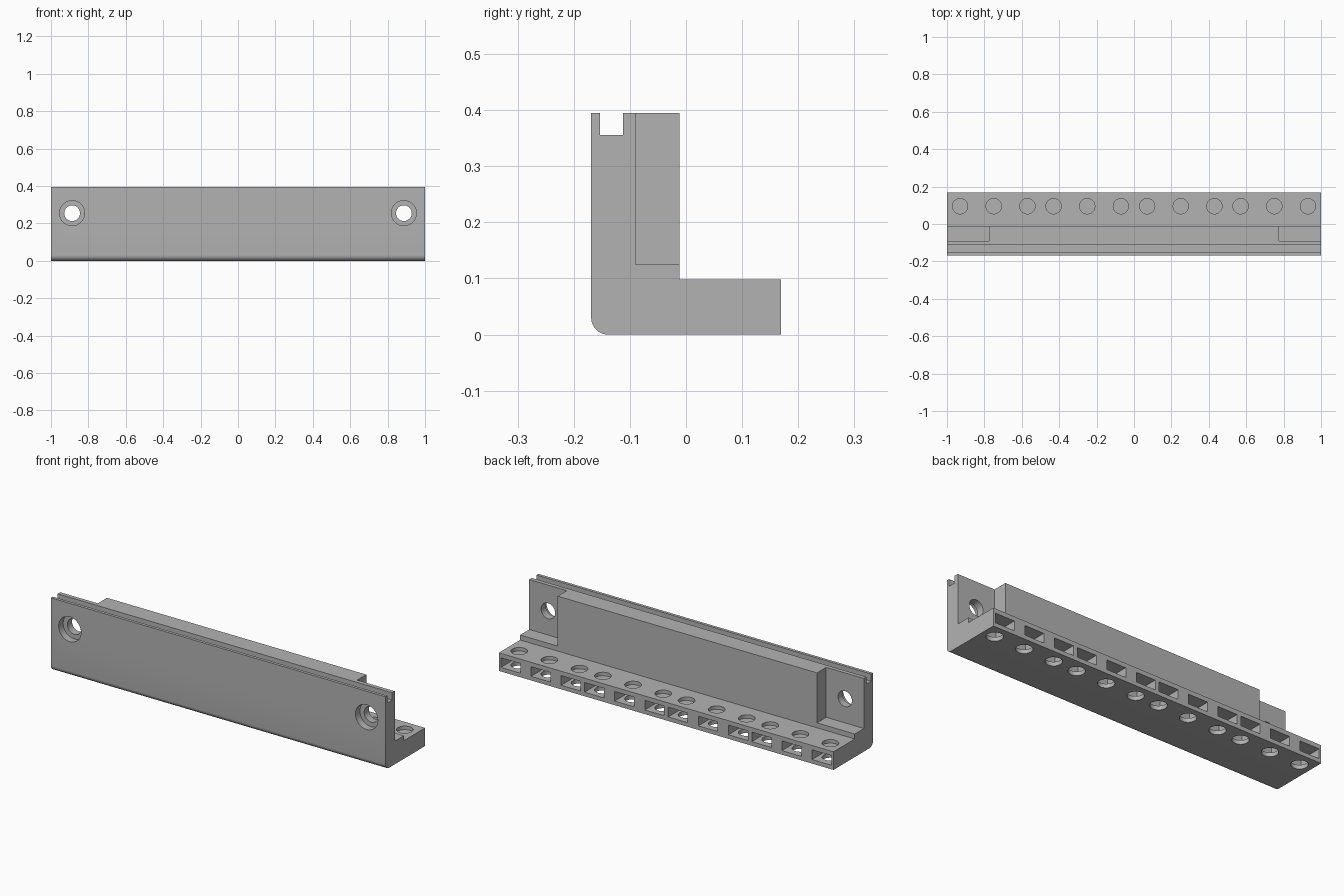
import bpy, bmesh, math
from mathutils import Matrix, Vector

cube = bpy.data.objects.get("Cube")
if cube:
    bpy.data.objects.remove(cube, do_unlink=True)

grey = bpy.data.materials.new("plain grey")
grey.use_nodes = True
color = (0.45, 0.45, 0.45, 1)
grey.diffuse_color = color
grey.node_tree.nodes["Principled BSDF"].inputs["Base Color"].default_value = color


def make_object(name, bm):
    bmesh.ops.recalc_face_normals(bm, faces=bm.faces)
    mesh = bpy.data.meshes.new(name)
    bm.to_mesh(mesh)
    bm.free()
    mesh.materials.append(grey)
    obj = bpy.data.objects.new(name, mesh)
    bpy.context.collection.objects.link(obj)
    return obj


def add_box(bm, low, high):
    low, high = Vector(low), Vector(high)
    bmesh.ops.create_cube(bm, size=1, matrix=Matrix.Translation((low + high) / 2)
                          @ Matrix.Diagonal((*(high - low), 1)))


def add_cylinder(bm, start, end, radius):
    start, end = Vector(start), Vector(end)
    axis = end - start
    turn = axis.to_track_quat("Z", "Y").to_matrix().to_4x4()
    bmesh.ops.create_cone(bm, cap_ends=True, segments=48, radius1=radius, radius2=radius,
                          depth=axis.length, matrix=Matrix.Translation((start + end) / 2) @ turn)


def cut(target, bm):
    cutter = make_object("cutter", bm)
    cutter.hide_render = True
    mod = target.modifiers.new("cut", "BOOLEAN")
    mod.operation = "DIFFERENCE"
    mod.solver = "EXACT"
    mod.object = cutter
    bpy.context.view_layer.objects.active = target
    bpy.ops.object.modifier_apply(modifier=mod.name)
    bpy.data.objects.remove(cutter, do_unlink=True)


# L-shaped rail with a grooved top and a rounded lower front edge
front, back, top, shelf, r = -0.169, 0.169, 0.395, 0.098, 0.03
profile = [(front, top), (-0.153, top), (-0.153, 0.356), (-0.112, 0.356), (-0.112, top),
           (-0.012, top), (-0.012, shelf), (back, shelf), (back, 0)]
for i in range(9):
    a = math.pi / 2 * i / 8
    profile.append((front + r - r * math.sin(a), r - r * math.cos(a)))
bm = bmesh.new()
face = bm.faces.new([bm.verts.new((-1, y, z)) for y, z in profile])
extruded = bmesh.ops.extrude_face_region(bm, geom=[face])["geom"]
bmesh.ops.translate(bm, vec=(2, 0, 0), verts=[v for v in extruded if isinstance(v, bmesh.types.BMVert)])
rail = make_object("mounting_rail", bm)

# Recesses behind both ends
bm = bmesh.new()
add_box(bm, (0.775, -0.09, 0.125), (1.1, 0.1, 0.5))
add_box(bm, (-1.1, -0.09, 0.125), (-0.775, 0.1, 0.5))
cut(rail, bm)

# Screw holes and their counterbores
for radius, end in ((0.067, -0.13), (0.042, 0)):
    bm = bmesh.new()
    for x in (-0.887, 0.887):
        add_cylinder(bm, (x, -0.3, 0.255), (x, end, 0.255), radius)
    cut(rail, bm)

# Square pockets along the back, with a hole above and below each
half = (0.07, 0.25, 0.43, 0.57, 0.75, 0.93)
pockets, lower, upper = bmesh.new(), bmesh.new(), bmesh.new()
for x in [s * h for h in half for s in (-1, 1)]:
    add_box(pockets, (x - 0.058, 0.037, 0.022), (x + 0.058, 0.3, 0.074))
    add_cylinder(lower, (x, 0.095, -0.1), (x, 0.095, 0.05), 0.041)
    add_cylinder(upper, (x, 0.095, 0.079), (x, 0.095, 0.11), 0.041)
for holes in (pockets, lower, upper):
    cut(rail, holes)

# Smooth round walls, sharp corners
bpy.ops.object.select_all(action="DESELECT")
rail.select_set(True)
bpy.context.view_layer.objects.active = rail
bpy.ops.object.shade_smooth_by_angle(angle=math.radians(30))
